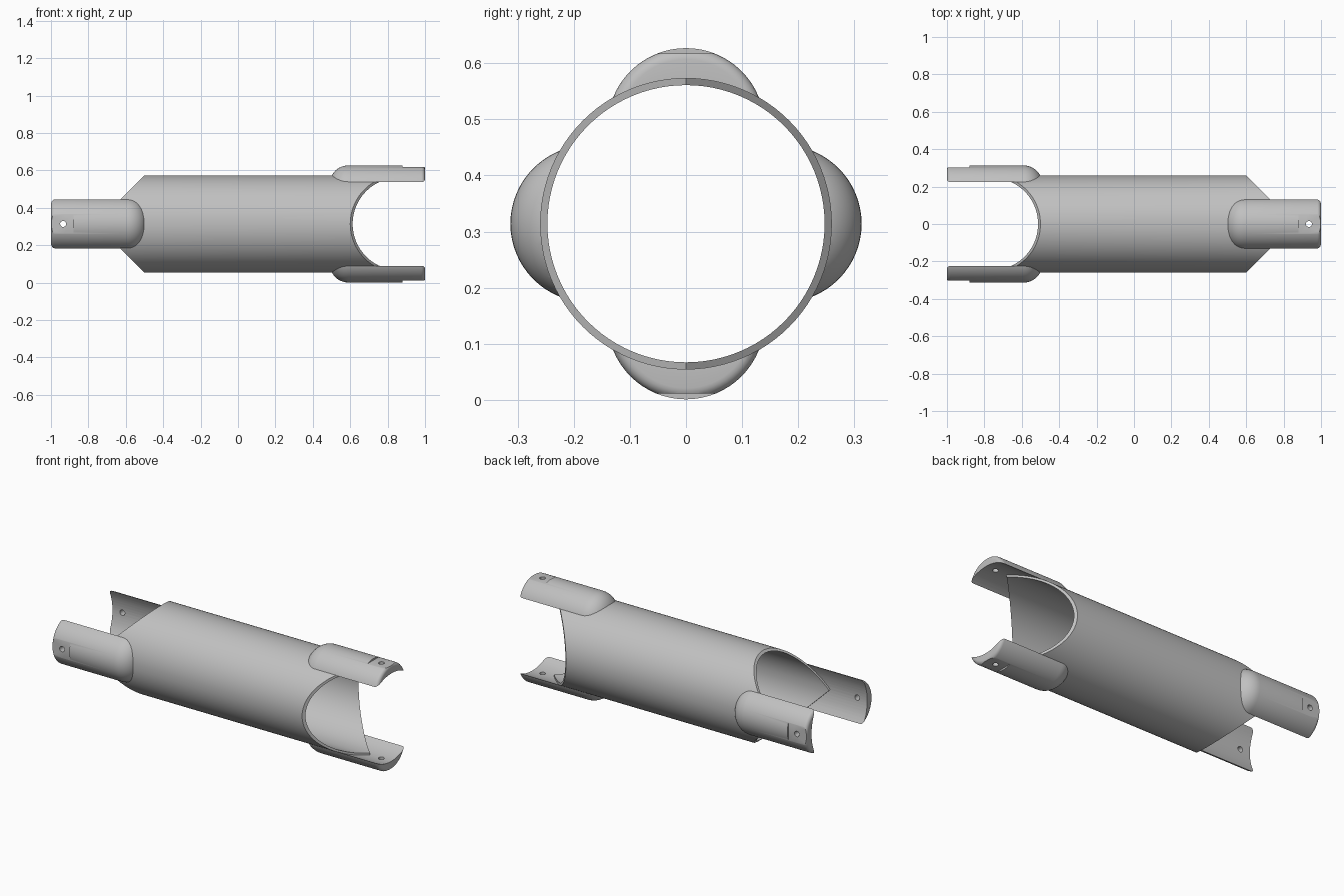
import bpy, bmesh
from math import pi, sin, cos
from mathutils import Matrix, Vector

if "Cube" in bpy.data.objects:
    bpy.data.objects.remove(bpy.data.objects["Cube"], do_unlink=True)

AXIS_Z = 0.314          # height of the tube axis
OUTER, INNER = 0.26, 0.247
SEGMENTS = 96

metal = bpy.data.materials.new("light_grey")
metal.use_nodes = True
grey = (0.53, 0.53, 0.53, 1)
metal.diffuse_color = grey
metal.node_tree.nodes["Principled BSDF"].inputs["Base Color"].default_value = grey


def make_object(name, bm):
    bmesh.ops.recalc_face_normals(bm, faces=bm.faces)
    mesh = bpy.data.meshes.new(name)
    bm.to_mesh(mesh)
    bm.free()
    obj = bpy.data.objects.new(name, mesh)
    bpy.context.collection.objects.link(obj)
    return obj


def smooth(obj):
    bpy.ops.object.select_all(action="DESELECT")
    obj.select_set(True)
    bpy.context.view_layer.objects.active = obj
    bpy.ops.object.shade_smooth_by_angle(angle=pi / 6)


def cylinder(name, radius, depth, matrix, segments):
    bm = bmesh.new()
    bmesh.ops.create_cone(bm, cap_ends=True, segments=segments, radius1=radius,
                          radius2=radius, depth=depth, matrix=matrix)
    return make_object(name, bm)


def arc(cx, cr, radius, start, end, steps):
    angles = [start + (end - start) * i / steps for i in range(steps + 1)]
    return [(cx + radius * cos(a), cr + radius * sin(a)) for a in angles]


# Tube: each end is a pair of slanted cuts, the two ends a quarter turn apart
bm = bmesh.new()
rows = []
for i in range(SEGMENTS):
    a = 2 * pi * i / SEGMENTS
    row = []
    for radius, right in ((OUTER, False), (OUTER, True), (INNER, True), (INNER, False)):
        y, z = radius * cos(a), radius * sin(a)
        x = 0.86 - abs(y) if right else abs(z) - 0.76
        row.append(bm.verts.new((x, y, z)))
    rows.append(row)
for i, row in enumerate(rows):
    following = rows[(i + 1) % SEGMENTS]
    for j in range(4):
        k = (j + 1) % 4
        bm.faces.new((row[j], row[k], following[k], following[j]))
tube = make_object("tube", bm)
tube.location.z = AXIS_Z
tube.data.materials.append(metal)
smooth(tube)

# Prong: a rounded bar, revolved about its own axis
PRONG_AXIS, PRONG_RADIUS = 0.173, 0.14
profile = [(0.49, 0)] + arc(0.59, 0.04, 0.1, pi, pi / 2, 12)
profile += arc(0.98, 0.12, 0.02, pi / 2, 0, 5) + [(1, 0)]
bm = bmesh.new()
verts = [bm.verts.new((x, 0, PRONG_AXIS + r)) for x, r in profile]
edges = [bm.edges.new(pair) for pair in zip(verts, verts[1:])]
bmesh.ops.spin(bm, geom=verts + edges, cent=(0, 0, PRONG_AXIS), axis=(1, 0, 0),
               angle=2 * pi, steps=64)
bmesh.ops.remove_doubles(bm, verts=bm.verts, dist=0.0001)
prong = make_object("top_right_prong", bm)

# Cutters: the hollow underside, the pin hole and the flat pad around it
along_x = Matrix.Rotation(pi / 2, 4, "Y")
hollow = cylinder("hollow_cutter", OUTER - 0.001, 3, along_x, SEGMENTS)
hole = cylinder("hole_cutter", 0.016, 1, Matrix.Translation((0.935, 0, 0.3)), 24)
bm = bmesh.new()
bmesh.ops.create_cube(bm, size=0.2, matrix=Matrix.Translation((0.98, 0, 0.403)))
pad = make_object("pad_cutter", bm)
cutters = (hollow, hole, pad)
for cutter in cutters:
    cutter.hide_render = True
    mod = prong.modifiers.new(cutter.name, "BOOLEAN")
    mod.operation = "DIFFERENCE"
    mod.solver = "EXACT"
    mod.object = cutter
bpy.context.view_layer.update()
cut_mesh = bpy.data.meshes.new_from_object(
    prong.evaluated_get(bpy.context.evaluated_depsgraph_get()))
prong.modifiers.clear()
prong.data = cut_mesh
for cutter in cutters:
    bpy.data.objects.remove(cutter, do_unlink=True)
cut_mesh.materials.clear()
cut_mesh.materials.append(metal)
smooth(prong)

# Top and bottom prongs on one end, front and back prongs on the other
half_turn = Matrix.Rotation(pi, 4, "Z")
placements = {
    "top_left_end_prong": Matrix.Identity(4),
    "bottom_left_end_prong": Matrix.Rotation(pi, 4, "X"),
    "front_right_end_prong": Matrix.Rotation(pi / 2, 4, "X") @ half_turn,
    "back_right_end_prong": Matrix.Rotation(-pi / 2, 4, "X") @ half_turn,
}
for i, (name, turn) in enumerate(placements.items()):
    obj = prong if i == 0 else prong.copy()
    if i:
        bpy.context.collection.objects.link(obj)
    obj.name = name
    obj.matrix_world = Matrix.Translation(Vector((0, 0, AXIS_Z))) @ turn
